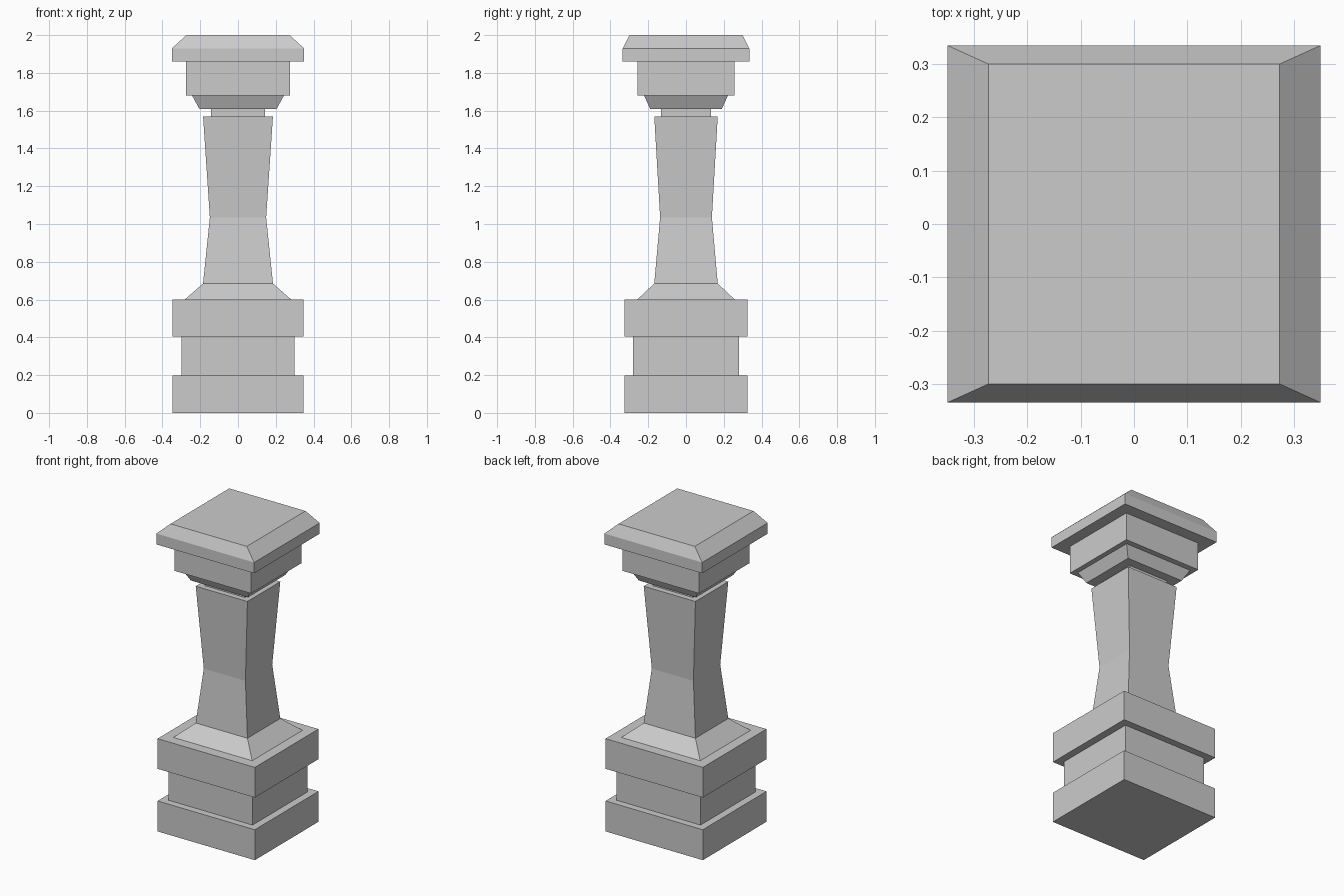
import bpy, bmesh

if "Cube" in bpy.data.objects:
    bpy.data.objects.remove(bpy.data.objects["Cube"])


def loft(name, rings):
    """Stack rectangular rings (half x, half y, z) into a closed solid."""
    bm = bmesh.new()
    loops = []
    for hx, hy, z in rings:
        loops.append([bm.verts.new((sx * hx, sy * hy, z))
                      for sx, sy in ((-1, -1), (1, -1), (1, 1), (-1, 1))])
    for a, b in zip(loops, loops[1:]):
        for i in range(4):
            j = (i + 1) % 4
            bm.faces.new((a[i], a[j], b[j], b[i]))
    bm.faces.new(loops[0][::-1])
    bm.faces.new(loops[-1])
    bmesh.ops.recalc_face_normals(bm, faces=bm.faces[:])
    mesh = bpy.data.meshes.new(name)
    bm.to_mesh(mesh)
    bm.free()
    obj = bpy.data.objects.new(name, mesh)
    bpy.context.collection.objects.link(obj)
    return obj


# Stepped pedestal: plinth, recessed band, upper block
loft("pedestal", [
    (0.348, 0.325, 0.0), (0.348, 0.325, 0.197),
    (0.30, 0.28, 0.197), (0.30, 0.28, 0.405),
    (0.348, 0.325, 0.405), (0.348, 0.325, 0.60),
])

# Waisted shaft with sloped foot and thin neck
loft("shaft", [
    (0.282, 0.258, 0.60), (0.185, 0.168, 0.685),
    (0.149, 0.137, 1.035), (0.185, 0.168, 1.57),
    (0.142, 0.132, 1.57), (0.142, 0.132, 1.61),
])

# Capital: flared collar and square block
loft("capital", [
    (0.205, 0.190, 1.61), (0.243, 0.222, 1.68),
    (0.275, 0.258, 1.68), (0.275, 0.258, 1.86),
])

# Cap slab with bevelled top
loft("cap", [
    (0.35, 0.335, 1.86), (0.35, 0.335, 1.93), (0.273, 0.30, 2.0),
])
